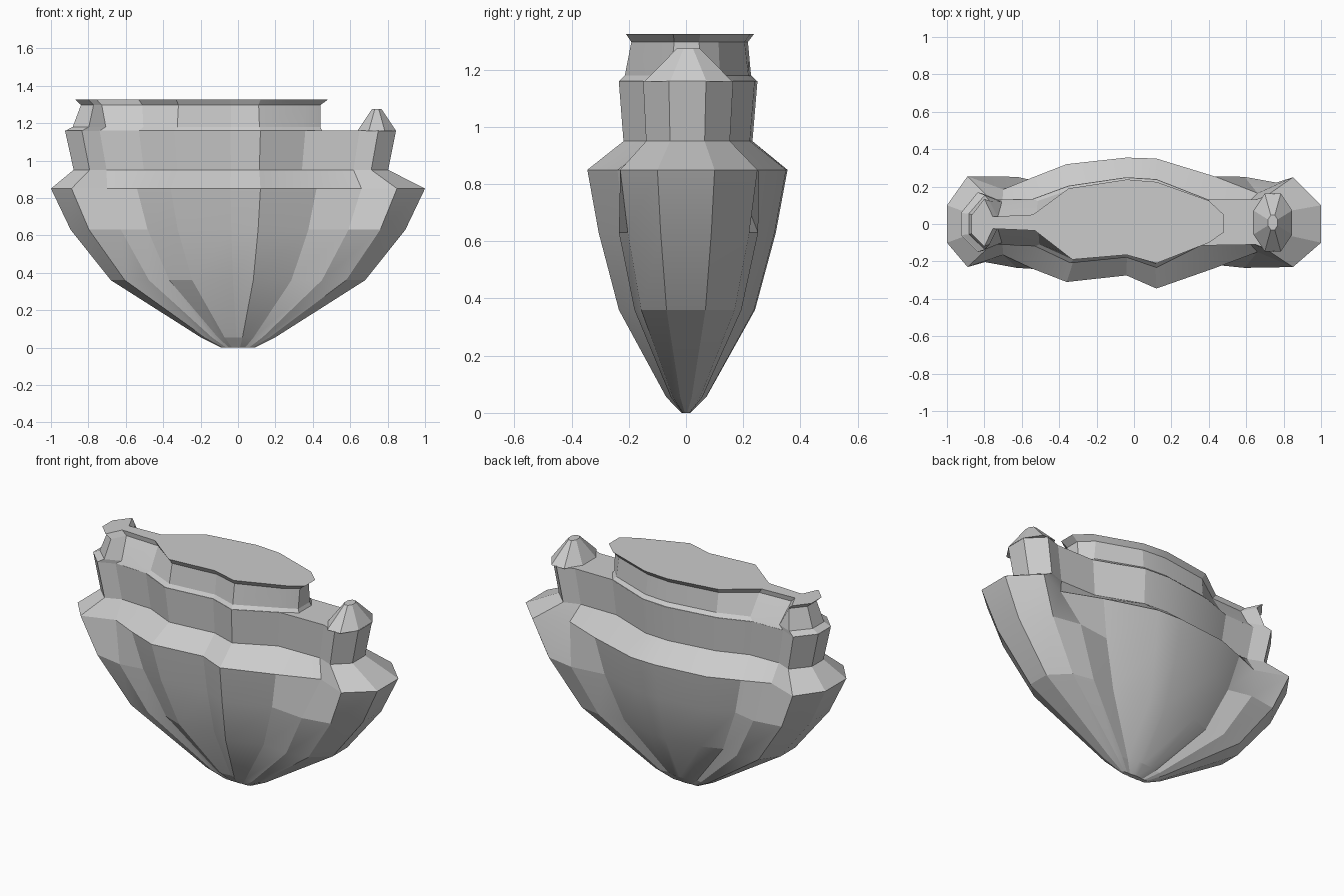
import bpy, bmesh, math

if "Cube" in bpy.data.objects:
    bpy.data.objects.remove(bpy.data.objects["Cube"])


def ring(outline, z, sx=1.0, sy=1.0):
    return [(x * sx, y * sy, z) for x, y in outline]


def loft(name, rings):
    """Skin a stack of matching rings and close both ends."""
    bm = bmesh.new()
    rows = [[bm.verts.new(p) for p in r] for r in rings]
    n = len(rows[0])
    for a, b in zip(rows, rows[1:]):
        for i in range(n):
            j = (i + 1) % n
            bm.faces.new((a[i], a[j], b[j], b[i]))
    bm.faces.new(rows[0][::-1])
    bm.faces.new(rows[-1])
    bmesh.ops.triangulate(bm, faces=[f for f in bm.faces if len(f.verts) > 4])
    bmesh.ops.recalc_face_normals(bm, faces=bm.faces)
    me = bpy.data.meshes.new(name)
    bm.to_mesh(me)
    bm.free()
    ob = bpy.data.objects.new(name, me)
    bpy.context.collection.objects.link(ob)
    bpy.context.view_layer.objects.active = ob
    ob.select_set(True)
    bpy.ops.object.shade_smooth_by_angle(angle=math.radians(15))
    ob.select_set(False)
    return ob


# Widest outline of the rock, counter-clockwise from the left end
rim = [(-1, .1), (-1, -.1), (-.89, -.23), (-.7, -.165), (-.54, -.24),
       (-.36, -.31), (-.04, -.275), (.12, -.345), (.42, -.24), (.66, -.15),
       (.85, -.23), (1, -.1), (1, .1), (.85, .25), (.66, .165), (.43, .255),
       (.12, .35), (-.04, .355), (-.36, .32), (-.54, .25), (-.7, .185),
       (-.89, .255)]
# Below the rim the four notches beside the end blocks are filled out
belly = list(rim)
for i, y in ((3, -.265), (9, -.265), (14, .285), (20, .285)):
    belly[i] = (rim[i][0], y)

# Upper edge of the wall, matching the rim point for point
wall = [(-.925, .06), (-.925, -.06), (-.835, -.15), (-.74, -.11), (-.53, -.12),
        (-.34, -.21), (-.04, -.18), (.12, -.235), (.36, -.115), (.65, -.11),
        (.75, -.15), (.845, -.06), (.845, .07), (.75, .165), (.65, .13),
        (.4, .13), (.12, .24), (-.04, .25), (-.35, .205), (-.54, .135),
        (-.74, .13), (-.835, .17)]

# Tapering rock: height, x scale, y scale
taper = [(0, .09, .045), (.055, .2, .2), (.36, .68, .68), (.63, .895, .885)]
loft("rock_and_wall", [ring(belly, *t) for t in taper]
     + [ring(rim, .85), ring(wall, .95, .95, .93), ring(wall, 1.16)])

# Upper storey: the wall outline cut short at the right, flaring to a flat deck
storey = wall[:9] + [(.45, -.06), (.45, .06)] + wall[15:]
deck = [(-.87, .045), (-.87, -.05), (-.8, -.12), (-.755, -.025), (-.53, -.035),
        (-.33, -.19), (-.04, -.165), (.12, -.21), (.4, -.1), (.48, -.045),
        (.48, .05), (.4, .125), (.12, .225), (-.04, .238), (-.35, .19),
        (-.54, .05), (-.755, .04), (-.8, .135)]
storey_foot = [(x * .955 if x < .44 else x - .01, y * .91) for x, y in storey]
neck = [(x * (.965 if x < 0 else .92), y * .91) for x, y in deck]
loft("upper_storey", [ring(storey, 1.158), ring(storey_foot, 1.18),
                      ring(neck, 1.297), ring(deck, 1.325)])

# Pointed roof of the right-hand turret
octagon = [(math.cos(math.radians(22.5 + 45 * i)),
            math.sin(math.radians(22.5 + 45 * i))) for i in range(8)]


def roof_ring(rx, ry, z):
    return [(.742 + rx * x, .008 + ry * y, z) for x, y in octagon]


loft("turret_roof", [roof_ring(.112, .168, 1.158), roof_ring(.028, .042, 1.275)])
